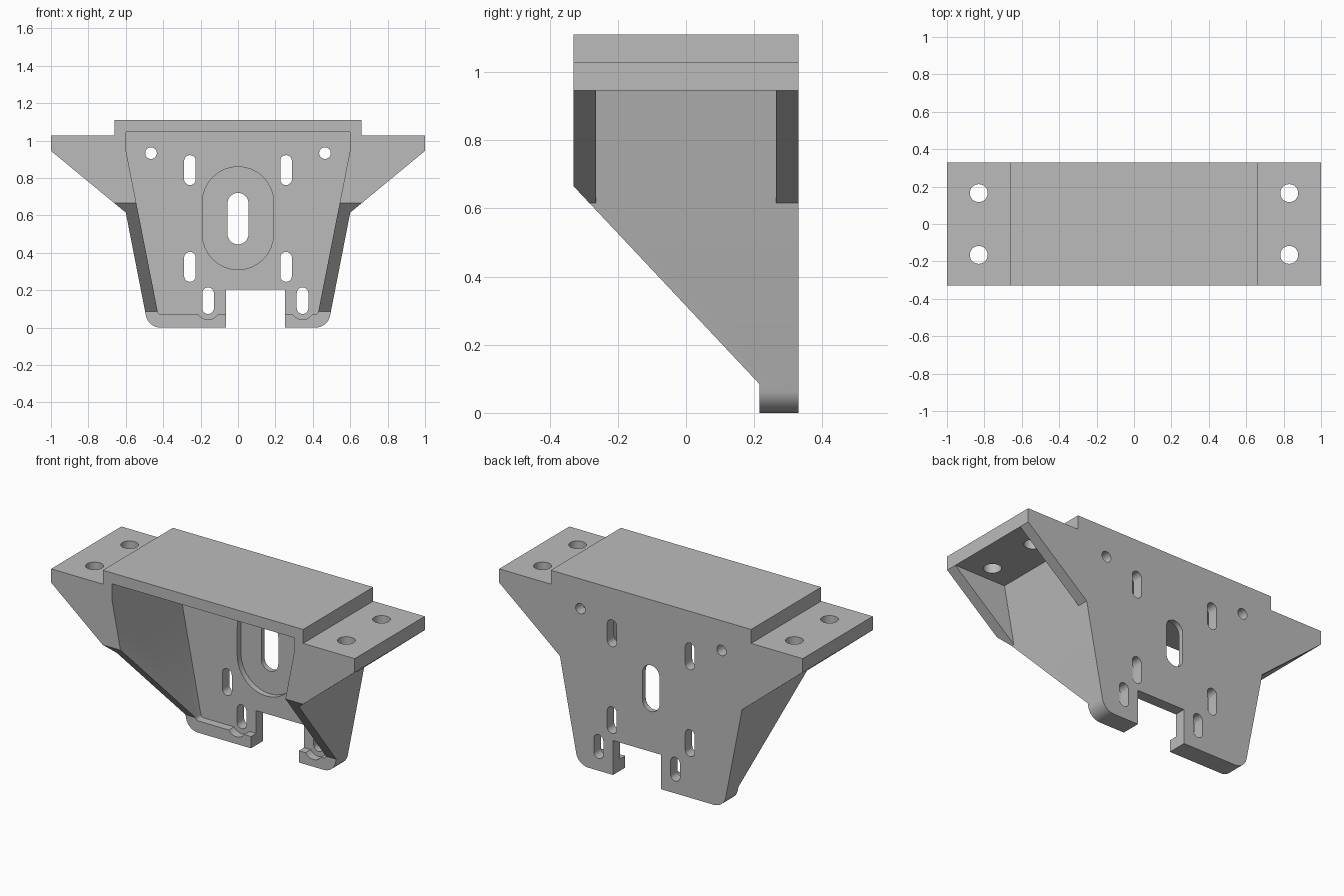
import bpy, bmesh, math
from mathutils import Vector

if "Cube" in bpy.data.objects:
    bpy.data.objects.remove(bpy.data.objects["Cube"])

DEPTH = 0.33      # half depth of the bracket
WALL = 0.066      # sheet thickness
INNER = DEPTH - WALL


def prism(name, pts, lo, hi, axis="y"):
    """Extrude a 2D outline along an axis between lo and hi."""
    place = {"x": lambda a, b, t: (t, a, b),
             "y": lambda a, b, t: (a, t, b),
             "z": lambda a, b, t: (a, b, t)}[axis]
    bm = bmesh.new()
    face = bm.faces.new([bm.verts.new(place(a, b, lo)) for a, b in pts])
    moved = bmesh.ops.extrude_face_region(bm, geom=[face])["geom"]
    shift = Vector(place(0, 0, hi - lo))
    bmesh.ops.translate(bm, vec=shift,
                        verts=[g for g in moved if isinstance(g, bmesh.types.BMVert)])
    bmesh.ops.recalc_face_normals(bm, faces=bm.faces)
    mesh = bpy.data.meshes.new(name)
    bm.to_mesh(mesh)
    bm.free()
    obj = bpy.data.objects.new(name, mesh)
    bpy.context.collection.objects.link(obj)
    return obj


def arc(cx, cz, r, start, end, n=12):
    angles = [math.radians(start + (end - start) * i / n) for i in range(n + 1)]
    return [(cx + r * math.cos(a), cz + r * math.sin(a)) for a in angles]


def slot(x, z0, z1, r):
    """Upright rounded slot outline."""
    return arc(x, z1 - r, r, 0, 180, 16) + arc(x, z0 + r, r, 180, 360, 16)


def mirrored(half):
    """Complete a right-hand outline with its mirror image."""
    return half + [(-x, z) for x, z in reversed(half)]


cutters = []


def cut(name, pts, lo, hi, axis="y"):
    cutters.append(prism(name, pts, lo, hi, axis))


# Solid body: outline with rounded feet, wings and raised top
body = prism("bracket", mirrored(
    arc(0.414, 0.08, 0.08, -90, -11) +
    [(0.6, 0.615), (1, 0.945), (1, 1.027), (0.66, 1.027), (0.66, 1.11)]),
    -DEPTH, DEPTH)

# Open front cavity, leaving the back plate, side walls, top and foot lip
cut("cavity_cutter", mirrored(
    arc(0.41, 0.09, 0.02, -90, -11, 4) + [(0.6, 0.952), (0.6, 1.045)]), -0.5, INNER)

# Sloping underside that stops at the feet
cut("slope_cutter", [(-0.5, 0.846), (0.215, 0.085), (0.215, -0.2), (-0.5, -0.2)],
    -1.2, 1.2, "x")

# Hollows under the wings, leaving front and back gussets
for s in (-1, 1):
    cut("wing_cutter", [(s * 0.6, 0.615), (s * 0.664, 0.945),
                        (s * 1.2, 0.945), (s * 1.2, 0.615)], -INNER, INNER)

# Notch between the feet
cut("notch_cutter", [(-0.065, -0.2), (0.25, -0.2), (0.25, 0.205), (-0.065, 0.205)], -0.5, 0.5)

# Shallow pocket and slot in the middle of the back plate
cut("pocket_cutter", slot(0, 0.31, 0.86, 0.19), 0.1, INNER + 0.035)
cut("centre_slot_cutter", slot(0, 0.445, 0.72, 0.056), 0.1, 0.5)

# Mounting slots and round holes in the back plate
for x in (-0.257, 0.257):
    for z in (0.245, 0.762):
        cut("slot_cutter", slot(x, z, z + 0.16, 0.031), 0.1, 0.5)
for x in (-0.465, 0.465):
    cut("hole_cutter", arc(x, 0.933, 0.031, 0, 348.75, 31), 0.1, 0.5)

# Foot slots with clearance cut into the lip
for x in (-0.16, 0.345):
    cut("foot_slot_cutter", slot(x, 0.073, 0.215, 0.031), 0.1, 0.5)
    cut("foot_clearance_cutter", slot(x, 0.043, 0.22, 0.061), 0.1, INNER)

# Bolt holes through the wings
for x in (-0.83, 0.83):
    for y in (-0.165, 0.165):
        cut("bolt_cutter", arc(x, y, 0.048, 0, 348.75, 31), 0.9, 1.2, "z")

# Apply every cut, then discard the cutters
for c in cutters:
    c.hide_render = True
    mod = body.modifiers.new(c.name, "BOOLEAN")
    mod.operation = "DIFFERENCE"
    mod.solver = "EXACT"
    mod.object = c
bpy.context.view_layer.update()
result = bpy.data.meshes.new_from_object(
    body.evaluated_get(bpy.context.evaluated_depsgraph_get()))
body.modifiers.clear()
body.data = result
for c in cutters:
    bpy.data.objects.remove(c)

# Plain grey metal
grey = bpy.data.materials.new("grey_metal")
grey.use_nodes = True
colour = (0.5, 0.5, 0.5, 1)
grey.diffuse_color = colour
grey.node_tree.nodes["Principled BSDF"].inputs["Base Color"].default_value = colour
body.data.materials.clear()
body.data.materials.append(grey)

bpy.ops.object.select_all(action="DESELECT")
body.select_set(True)
bpy.context.view_layer.objects.active = body
bpy.ops.object.shade_smooth_by_angle(angle=math.radians(30))
